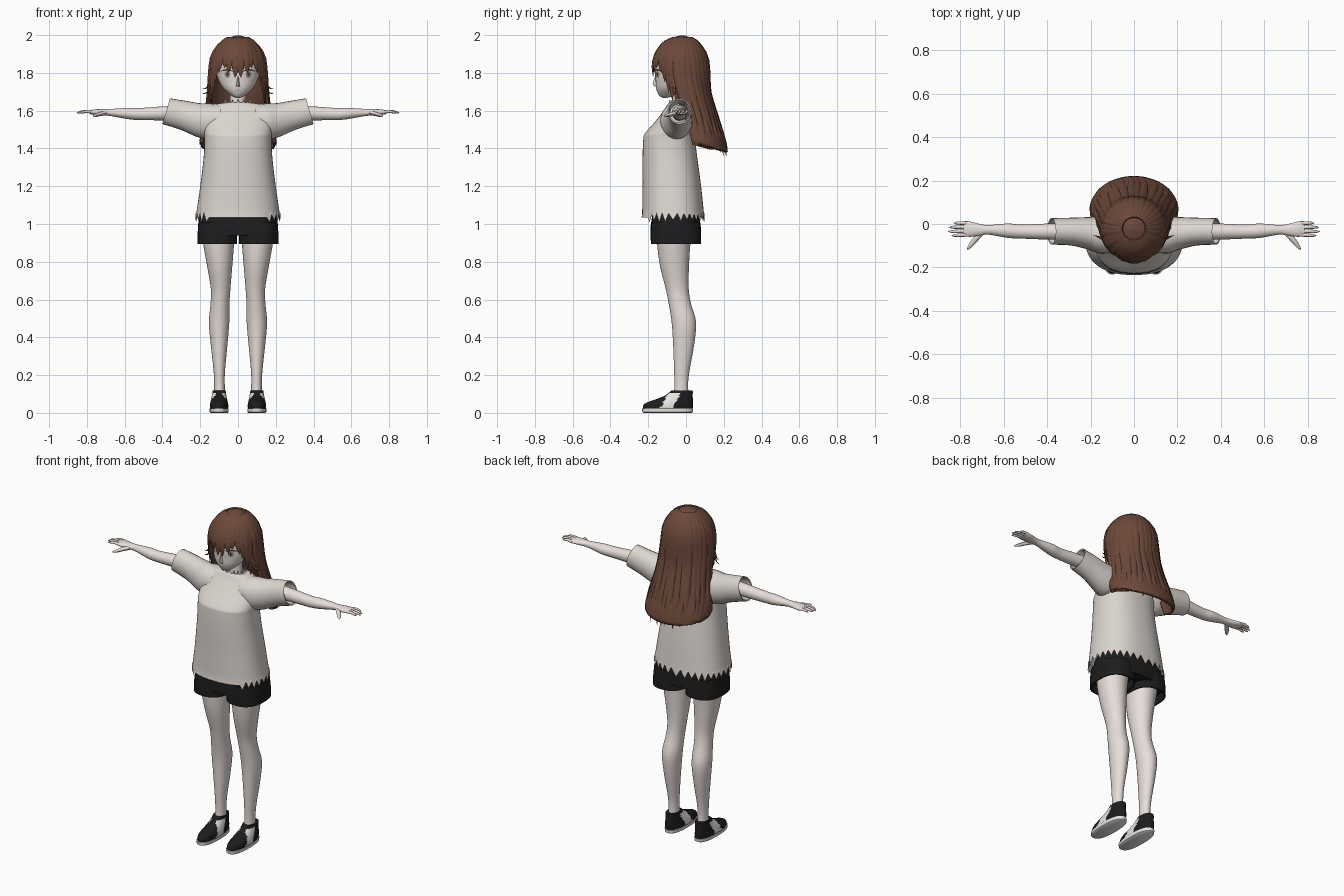
import bpy, bmesh, random
from math import sin, cos, pi, radians
from mathutils import Vector
from mathutils.bvhtree import BVHTree

random.seed(4)
if "Cube" in bpy.data.objects:
    bpy.data.objects.remove(bpy.data.objects["Cube"])


def material(name, *rgb):
    m = bpy.data.materials.new(name)
    m.use_nodes = True
    m.diffuse_color = (*rgb, 1)
    m.node_tree.nodes["Principled BSDF"].inputs["Base Color"].default_value = (*rgb, 1)
    return m


SKIN = material("skin", .80, .73, .70)
CLOTH = material("shirt cloth", .72, .67, .63)
HAIR = material("brown hair", .15, .066, .042)
BLACK = material("black fabric", .012, .012, .013)
WHITE = material("white", .8, .78, .76)
DARK = material("dark lash", .03, .02, .018)
LIP = material("lip", .5, .28, .25)
IRIS = material("iris", .35, .27, .23)


def spline(rows, k=4):
    """Smoothly interpolate rows of numbers."""
    out = []
    for i in range(len(rows) - 1):
        a, b, c, d = (rows[max(0, min(len(rows) - 1, i + j))] for j in (-1, 0, 1, 2))
        for s in range(k):
            t = s / k
            out.append(tuple(q + .5 * t * (r - p + t * (2*p - 5*q + 4*r - e + t * (3*(q - r) + e - p)))
                             for p, q, r, e in zip(a, b, c, d)))
    return out + [rows[-1]]


def ring_z(z, yf, yb, hw, cx=0, p=2, n=32):
    """Horizontal superelliptic ring between a front and a back y."""
    pts = []
    for i in range(n):
        c, s = cos(2 * pi * i / n), sin(2 * pi * i / n)
        ex = lambda v: (1 if v > 0 else -1) * abs(v) ** (2 / p)
        pts.append(Vector((cx + hw * ex(c), (yf + yb) / 2 + (yb - yf) / 2 * ex(s), z)))
    return pts


def ring_x(side, x, cy, cz, ry, rz, slant=0, n=24):
    """Ring across an arm; slant pushes its lower half outwards."""
    angles = [2 * pi * i / n for i in range(n)]
    return [Vector((side * (x - slant * sin(a)), cy + ry * cos(a), cz + rz * sin(a))) for a in angles]


def tube(pts, w, th, taper, out=None):
    """Rings of a flattened strand that follows a path."""
    rings = []
    for i, p in enumerate(pts):
        t = (pts[min(i + 1, len(pts) - 1)] - pts[max(i - 1, 0)]).normalized()
        side = t.cross(out or Vector((p.x, p.y + .03, .02))).normalized()
        nrm, f = side.cross(t), taper(i / (len(pts) - 1))
        rings.append([p + f * (side * cos(a) * w + nrm * sin(a) * th)
                      for a in (2 * pi * j / 8 for j in range(8))])
    return rings


def skin(name, parts, mats, caps=(True, True), wrap=True, rule=None, angle=50):
    """One object from several lists of rings."""
    bm = bmesh.new()
    for rings in parts:
        vs = [[bm.verts.new(p) for p in r] for r in rings]
        n = len(vs[0])
        for a, b in zip(vs, vs[1:]):
            for i in range(n if wrap else n - 1):
                j = (i + 1) % n
                bm.faces.new((a[i], a[j], b[j], b[i]))
        for end, cap in zip((vs[0], vs[-1]), caps):
            if cap:
                bm.faces.new(end)
    bmesh.ops.recalc_face_normals(bm, faces=bm.faces)
    if rule:
        for f in bm.faces:
            f.material_index = rule(f)
    me = bpy.data.meshes.new(name)
    bm.to_mesh(me)
    bm.free()
    ob = bpy.data.objects.new(name, me)
    bpy.context.collection.objects.link(ob)
    for m in mats:
        me.materials.append(m)
    bpy.ops.object.select_all(action="DESELECT")
    ob.select_set(True)
    bpy.context.view_layer.objects.active = ob
    bpy.ops.object.shade_smooth_by_angle(angle=radians(angle))
    return ob


# Head and neck
head_rows = [(1.668, -.125, -.10, .012), (1.68, -.142, -.06, .036), (1.715, -.157, -.02, .075),
             (1.76, -.161, .04, .103), (1.82, -.163, .075, .118), (1.9, -.15, .08, .117),
             (1.96, -.10, .045, .075), (1.98, -.05, 0, .025)]
head = skin("head", [[ring_z(*r) for r in spline(head_rows)]], [SKIN])
skin("neck", [[ring_z(1.56, -.08, .02, .055), ring_z(1.62, -.07, .012, .043),
               ring_z(1.71, -.072, .012, .042)]], [SKIN])
skin("nose", [[ring_z(1.728, -.166, -.14, .012, n=8), ring_z(1.742, -.177, -.14, .008, n=8),
               ring_z(1.785, -.163, -.14, .004, n=8)]], [SKIN])

# Facial details as thin plates resting on the face
bm = bmesh.new()
bm.from_mesh(head.data)
face_tree = BVHTree.FromBMesh(bm)


def plate(name, cx, cz, rx, rz, mat, lift, bend=0):
    def on_face(u, v):
        x, z = cx + u * rx, cz + v * rz - bend * u * u
        return face_tree.ray_cast(Vector((x, -1, z)), Vector((0, 1, 0)))[0] - Vector((0, lift, 0))
    angles = [2 * pi * i / 20 for i in range(20)]
    rings = [[on_face(k * cos(a), k * sin(a)) for a in angles] for k in (1, .5, .05)]
    skin(name, [rings], [mat], caps=(False, True))


for s, label in ((1, "left"), (-1, "right")):
    plate(label + "_eye_white", s * .058, 1.793, .028, .022, WHITE, .002)
    plate(label + "_iris", s * .056, 1.793, .015, .020, IRIS, .003)
    plate(label + "_pupil", s * .056, 1.793, .006, .010, DARK, .004)
    plate(label + "_lash", s * .059, 1.816, .032, .004, DARK, .005, .008)
    plate(label + "_brow", s * .056, 1.85, .03, .003, HAIR, .003, .006)
plate("mouth", 0, 1.706, .016, .002, LIP, .002)
bm.free()

# Hair surface: height, centre y, half width, half depth
hair_rows = spline([(1.998, -.02, .012, .012), (1.985, -.022, .05, .05), (1.955, -.027, .09, .092),
                    (1.89, -.03, .13, .132), (1.8, -.03, .143, .144), (1.7, -.005, .15, .124),
                    (1.6, .02, .163, .13), (1.5, .045, .188, .14), (1.42, .065, .2, .147),
                    (1.34, .08, .19, .138)])


def hair_point(deg, z, front=False, grow=0):
    zz = max(z, 1.8) if front else z
    for a, b in zip(hair_rows, hair_rows[1:]):
        if a[0] >= zz >= b[0]:
            break
    f = max(0, min(1, (a[0] - zz) / (a[0] - b[0])))
    _, cy, rx, ry = (p + (q - p) * f for p, q in zip(a, b))
    t = radians(deg)
    return Vector(((rx + grow) * cos(t), cy + (ry + grow) * sin(t), z))


def lock_taper(u):
    return min(1, .45 + 2 * u) * (1 - u ** 5) + .02


def lock(deg, end, w, th=.012, front=False, drift=0):
    pts = []
    for i in range(15):
        u = i / 14
        z = 1.985 - (1.985 - end) * u ** 1.3
        pts.append(hair_point(deg + drift * u, z, front, .001))
    return tube(pts, w, th, lock_taper)


skin("hair_cap", [[[hair_point(d, r[0]) for d in range(0, 360, 10)] for r in hair_rows if r[0] > 1.88]],
     [HAIR], caps=(True, False))
shell = skin("back_hair_shell", [[[hair_point(d, max(r[0], 1.42 - .04 * sin(radians(d))), grow=-.004)
             for d in range(-12, 193, 6)] for r in hair_rows if 1.37 < r[0] < 1.95]],
             [HAIR], caps=(False, False), wrap=False)
thick = shell.modifiers.new("thickness", "SOLIDIFY")
thick.thickness = .018
thick.offset = 0
skin("back_hair_locks", [lock(d, 1.41 - .065 * sin(radians(d)) + random.uniform(0, .03), .03, .015,
                              drift=random.uniform(-4, 4)) for d in range(-4, 190, 11)], [HAIR])
skin("fringe", [lock(270 + s * d, end, .027, .009, True, s * drift) for s in (-1, 1) for d, end, drift in
     ((3, 1.775, 3), (15, 1.80, 6), (28, 1.825, 2), (40, 1.80, 6), (52, 1.75, 4))], [HAIR])
skin("side_locks", [lock(270 + s * d, end, .026, .011, True, s * 3) for s in (-1, 1) for d, end in
     ((62, 1.70), (70, 1.655), (79, 1.64), (88, 1.60), (96, 1.58))], [HAIR])
skin("flicked_tips", [tube([Vector((s * x, y, z)) for x, y, z in
     spline([(.135, -.07, 1.80), (.15, -.065, 1.745 + k), (.168, -.058, 1.72 + k), (.19, -.05, 1.715 + k)])],
     .012, .007, lambda u: 1.02 - u) for s in (-1, 1) for k in (0, -.025)], [HAIR])

# Shirt with a ragged hem and neckline
torso_rows = [(1.055, -.232, .095, .221), (1.2, -.23, .08, .20), (1.35, -.23, .06, .182),
              (1.45, -.226, .047, .177), (1.48, -.217, .044, .179), (1.54, -.165, .038, .183),
              (1.6, -.118, .025, .18), (1.63, -.1, .015, .135), (1.642, -.09, .01, .075)]
torso = [ring_z(*r, p=2.35, n=64) for r in spline(torso_rows)]
hem = ring_z(1.035, -.235, .098, .225, p=2.35, n=64)
for i, v in enumerate(hem):
    if v.y > -.2:
        v.z += .022 if i % 2 else random.uniform(-.03, -.012)
collar = ring_z(1.648, -.085, .006, .066, p=2.35, n=64)
for i, v in enumerate(collar):
    v.z += .014 if i % 4 == 0 else -.012
inside = [ring_z(1.07, -.222, .085, .211, p=2.35, n=64)]
skin("shirt_body", [inside + [hem] + torso + [collar]], [CLOTH], caps=(False, False))

sleeve_rows = [(.09, -.05, 1.56, .085, .075, 0), (.16, -.05, 1.545, .085, .094, 0),
               (.21, -.043, 1.55, .075, .09, .005), (.29, -.035, 1.575, .064, .077, .012),
               (.38, -.034, 1.597, .061, .068, .02)]
arm_rows = [(.28, -.035, 1.588, .04, .042), (.42, -.035, 1.585, .036, .036), (.52, -.035, 1.582, .032, .032),
            (.58, -.031, 1.585, .033, .03), (.67, -.027, 1.59, .022, .019), (.71, -.027, 1.591, .027, .017),
            (.755, -.024, 1.592, .035, .015), (.785, -.022, 1.592, .033, .01)]
leg_rows = [(.97, -.15, .04, .085, .105), (.9, -.153, .024, .082, .103), (.78, -.138, .016, .067, .097),
            (.66, -.108, .014, .052, .092), (.58, -.092, .026, .05, .095), (.48, -.076, .053, .054, .1),
            (.36, -.068, .043, .044, .1), (.22, -.063, .018, .03, .099), (.14, -.061, .011, .028, .098),
            (.06, -.07, .02, .03, .098)]
upper_rows = [(.018, -.226, .034, .047), (.035, -.228, .037, .049), (.052, -.214, .038, .047),
              (.07, -.165, .037, .043), (.09, -.115, .035, .039), (.108, -.09, .036, .036),
              (.118, -.078, .035, .034)]


def shoe_rule(f):
    c = f.calc_center_median()
    side_panel = abs(c.y + .085 - .5 * (c.z - .06)) < .034 and .026 < c.z < .105
    return 1 if side_panel and abs(f.normal.x) > .45 else 0


for s, label in ((1, "left"), (-1, "right")):
    cuff = [ring_x(s, .377, -.034, 1.597, .055, .061, .019), ring_x(s, .29, -.035, 1.58, .05, .055, .01)]
    skin(label + "_sleeve", [[ring_x(s, *r) for r in spline(sleeve_rows)] + cuff], [CLOTH], (False, False))

    # Arm and hand
    skin(label + "_arm", [[ring_x(s, *r) for r in spline(arm_rows)]], [SKIN])
    paths = [[(.765, y, 1.592), ((.765 + x) / 2, y * 1.05, 1.596), (x, y * 1.1, 1.588)]
             for x, y in ((.83, .004), (.852, -.014), (.856, -.032), (.84, -.049))]
    fingers = [tube([Vector((s * x, y, z)) for x, y, z in spline(p)], .0088, .0085,
                    lambda u: (1 - .25 * u) * (1 - u ** 7) + .05, Vector((0, 0, 1))) for p in paths]
    thumb = [(.70, -.035, 1.588), (.73, -.07, 1.582), (.75, -.095, 1.576), (.768, -.118, 1.573)]
    fingers.append(tube([Vector((s * x, y, z)) for x, y, z in spline(thumb)], .014, .012,
                        lambda u: (1 - .4 * u) * (1 - u ** 7) + .05, Vector((0, 0, 1))))
    skin(label + "_fingers", fingers, [SKIN])

    # Leg and shorts leg
    skin(label + "_leg", [[ring_z(z, a, b, w, s * cx) for z, a, b, w, cx in spline(leg_rows)]], [SKIN])
    skin(label + "_shorts_leg", [[ring_z(z, a, b, w, s * .11, 2.5) for z, a, b, w in
         ((1.01, -.18, .072, .1), (.95, -.188, .079, .104), (.895, -.186, .08, .105),
          (.896, -.178, .071, .097), (.94, -.17, .06, .09))]], [BLACK])

    # Shoe
    skin(label + "_shoe_sole", [[ring_z(z, a, b, w, s * .1, 2.4) for z, a, b, w in
         ((0, -.225, .03, .045), (.004, -.231, .036, .05), (.022, -.233, .038, .051))]], [WHITE], angle=40)
    skin(label + "_shoe_upper", [[ring_z(z, a, b, w, s * .1, 2.2, 64) for z, a, b, w in spline(upper_rows)]],
         [BLACK, WHITE], rule=shoe_rule)

# Shorts hips
skin("shorts_hips", [[ring_z(z, a, b, w, 0, 2.6) for z, a, b, w in
     ((1.1, -.165, .055, .175), (1.05, -.178, .07, .2), (.99, -.187, .078, .212), (.94, -.187, .079, .213))]],
     [BLACK])
